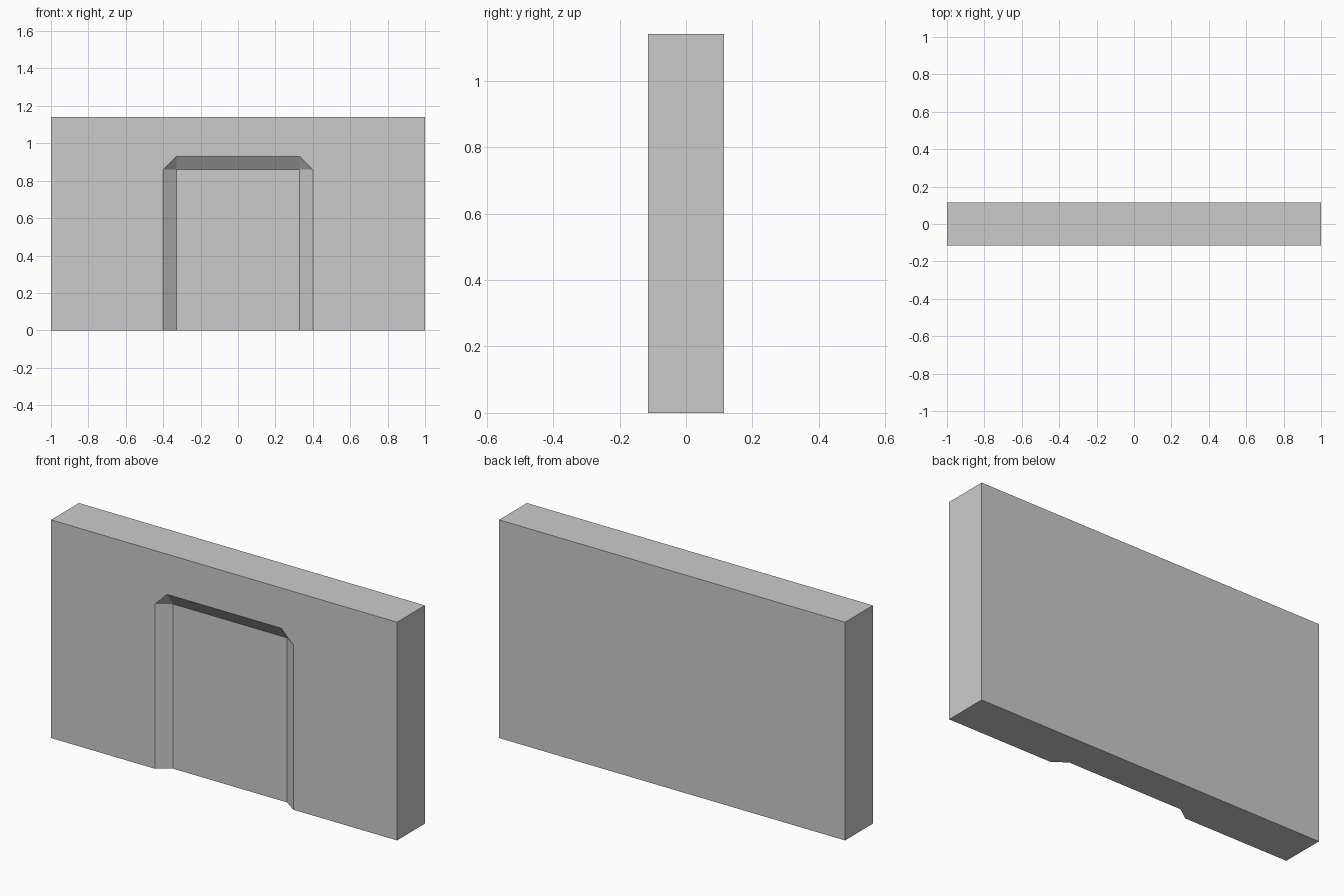
import bpy
import bmesh

if "Cube" in bpy.data.objects:
    bpy.data.objects.remove(bpy.data.objects["Cube"], do_unlink=True)

WIDTH, HEIGHT, DEPTH = 1.0, 1.14, 0.115    # half width, height, half depth
OUTER, INNER = 0.4, 0.33                   # half widths of the doorway recess
SPRING, LINTEL = 0.86, 0.93                # recess heights
FLOOR = -DEPTH + 0.05                      # y of the recessed panel

# Plaster material
plaster = bpy.data.materials.new("grey_plaster")
plaster.use_nodes = True
grey = (0.6, 0.6, 0.6, 1.0)
plaster.diffuse_color = grey
bsdf = next(n for n in plaster.node_tree.nodes if n.type == "BSDF_PRINCIPLED")
bsdf.inputs["Base Color"].default_value = grey

bm = bmesh.new()


def loop(points, y):
    return [bm.verts.new((x, y, z)) for x, z in points]


def mirrored(half):
    """Complete a right-hand outline with its mirrored left-hand half."""
    return half + [(-x, z) for x, z in reversed(half)]


# Outlines of the wall, the recess rim and the recessed panel
wall_outline = mirrored([(WIDTH, 0), (WIDTH, HEIGHT)])
front = loop(wall_outline, -DEPTH)
back = loop(wall_outline, DEPTH)
rim = loop(mirrored([(OUTER, 0), (OUTER, SPRING), (INNER, LINTEL)]), -DEPTH)
panel = loop(mirrored([(INNER, 0), (INNER, SPRING)]), FLOOR)

# Front face around the opening, back face and recessed panel
bm.faces.new(front + rim[::-1])
bm.faces.new(back)
bm.faces.new(panel)

# Sides and top
for i in range(3):
    bm.faces.new((front[i], front[i + 1], back[i + 1], back[i]))

# Underside with the notch of the recess
bm.faces.new((front[0], rim[0], panel[0], panel[3], rim[5], front[3], back[3], back[0]))

# Splayed jambs, corner facets and lintel
for a, b, c, d in ((0, 1, 0, 1), (5, 4, 3, 2)):
    bm.faces.new((rim[a], rim[b], panel[d], panel[c]))
for a, b, c in ((1, 2, 1), (4, 3, 2)):
    bm.faces.new((rim[a], rim[b], panel[c]))
bm.faces.new((rim[2], rim[3], panel[2], panel[1]))

bmesh.ops.recalc_face_normals(bm, faces=bm.faces)
bmesh.ops.triangulate(bm, faces=[f for f in bm.faces if len(f.verts) > 4])
mesh = bpy.data.meshes.new("wall_with_doorway")
bm.to_mesh(mesh)
bm.free()
mesh.materials.append(plaster)
wall = bpy.data.objects.new("wall_with_doorway", mesh)
bpy.context.collection.objects.link(wall)
